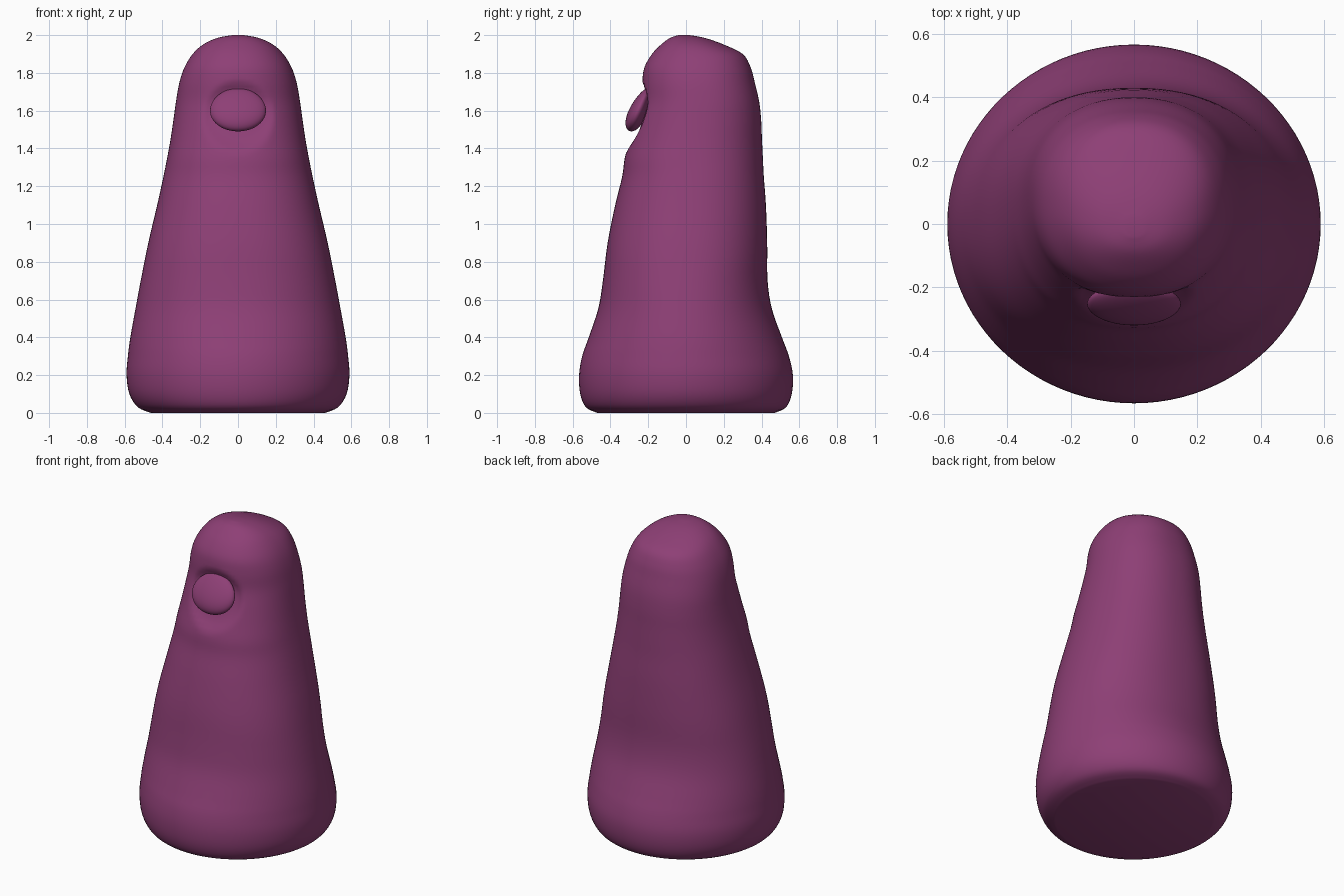
import bpy, math

if "Cube" in bpy.data.objects:
    bpy.data.objects.remove(bpy.data.objects["Cube"])

mat = bpy.data.materials.new("plum")
mat.diffuse_color = (0.27, 0.05, 0.18, 1)
mat.use_nodes = True
mat.node_tree.nodes["Principled BSDF"].inputs["Base Color"].default_value = mat.diffuse_color

# Body profile: z, half width, front y, back y
PROFILE = [
    (0.00, 0.46, -0.47, 0.47), (0.03, 0.53, -0.53, 0.53), (0.10, 0.575, -0.56, 0.56),
    (0.20, 0.59, -0.566, 0.566), (0.30, 0.583, -0.55, 0.545), (0.40, 0.57, -0.515, 0.508),
    (0.55, 0.543, -0.465, 0.455), (0.70, 0.515, -0.44, 0.432), (0.90, 0.475, -0.415, 0.43),
    (1.10, 0.428, -0.375, 0.423), (1.25, 0.395, -0.338, 0.412), (1.35, 0.375, -0.324, 0.407),
    (1.45, 0.357, -0.295, 0.402), (1.55, 0.342, -0.265, 0.398), (1.65, 0.328, -0.237, 0.387),
    (1.75, 0.31, -0.232, 0.364), (1.83, 0.283, -0.22, 0.342), (1.90, 0.24, -0.18, 0.30),
    (1.95, 0.185, -0.132, 0.20), (1.985, 0.11, -0.085, 0.10), (2.00, 0.03, -0.04, 0.02)]


def smooth_rows(rows, steps):
    """Catmull-Rom interpolation of the profile rows."""
    out = []
    for i in range(len(rows) - 1):
        a, b = rows[max(i - 1, 0)], rows[i]
        c, d = rows[i + 1], rows[min(i + 2, len(rows) - 1)]
        for s in range(steps):
            t = s / steps
            out.append([0.5 * (2*q + (r-p)*t + (2*p-5*q+4*r-u)*t*t + (3*q-p-3*r+u)*t**3)
                        for p, q, r, u in zip(a, b, c, d)])
    return out + [list(rows[-1])]


def spow(v, e):
    return math.copysign(abs(v) ** e, v)


def make_object(name, verts, faces):
    me = bpy.data.meshes.new(name)
    me.from_pydata(verts, [], faces)
    me.polygons.foreach_set("use_smooth", [True] * len(me.polygons))
    me.materials.append(mat)
    ob = bpy.data.objects.new(name, me)
    bpy.context.collection.objects.link(ob)
    return ob


# Body: stacked rounded cross-sections, with a shallow socket around the nose
SEG = 96
verts, faces = [], []
rows = smooth_rows(PROFILE, 4)
for z, w, front, back in rows:
    z = min(max(z, 0), 2)
    e = 1 - 0.1 * min(1, max(0, (z - 0.3) / 0.5))
    for k in range(SEG):
        ang = 2 * math.pi * k / SEG
        x = w * spow(math.cos(ang), e)
        y = (front + back) / 2 + (back - front) / 2 * spow(math.sin(ang), e)
        r = math.hypot(x, z - 1.57) / 0.185
        if y < 0 and r < 1:
            y += 0.035 * (1 - r ** 4)
        verts.append((x, y, z))
for i in range(len(rows) - 1):
    for k in range(SEG):
        n = (k + 1) % SEG
        faces.append((i*SEG + k, i*SEG + n, (i+1)*SEG + n, (i+1)*SEG + k))
faces.append(tuple(reversed(range(SEG))))
faces.append(tuple(range((len(rows) - 1) * SEG, len(rows) * SEG)))
make_object("body", verts, faces)

# Nose: flattened button tilted so its lower lip stands out
bpy.ops.mesh.primitive_uv_sphere_add(segments=48, ring_count=24, radius=1,
                                     location=(0, -0.25, 1.605), rotation=(-0.42, 0, 0))
nose = bpy.context.object
nose.name = "nose"
for v in nose.data.vertices:
    low = 0.5 - 0.5 * v.co.z
    v.co.x *= 0.142 + 0.012 * low
    v.co.y *= 0.035 + 0.022 * low
    v.co.z *= 0.123
nose.data.materials.append(mat)
bpy.ops.object.shade_smooth()
